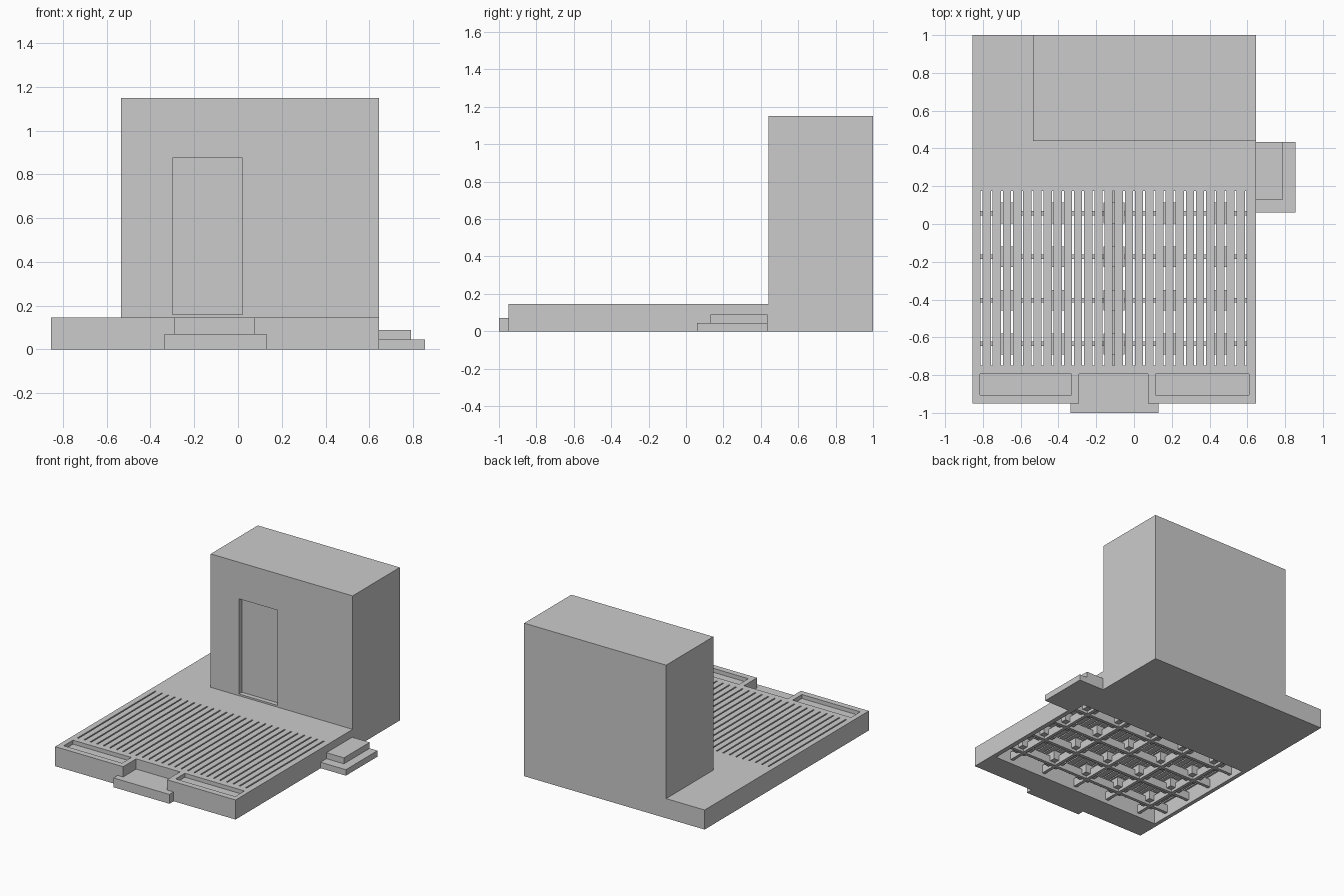
import bpy
import bmesh
from mathutils import Matrix, Vector

default = bpy.data.objects.get("Cube")
if default:
    bpy.data.objects.remove(default, do_unlink=True)

# Single plain grey
GREY = (0.6, 0.6, 0.6, 1)
grey = bpy.data.materials.new("plain_grey")
grey.use_nodes = True
grey.diffuse_color = GREY
bsdf = next(n for n in grey.node_tree.nodes if n.type == "BSDF_PRINCIPLED")
bsdf.inputs["Base Color"].default_value = GREY


def boxes(name, spans):
    """One object made of boxes, each given as (x0, x1, y0, y1, z0, z1)."""
    bm = bmesh.new()
    for x0, x1, y0, y1, z0, z1 in spans:
        centre = Vector((x0 + x1, y0 + y1, z0 + z1)) / 2
        size = Matrix.Diagonal((x1 - x0, y1 - y0, z1 - z0, 1))
        bmesh.ops.create_cube(bm, size=1, matrix=Matrix.Translation(centre) @ size)
    mesh = bpy.data.meshes.new(name)
    bm.to_mesh(mesh)
    bm.free()
    mesh.materials.append(grey)
    obj = bpy.data.objects.new(name, mesh)
    bpy.context.collection.objects.link(obj)
    return obj


def cut(obj, spans):
    """Subtract boxes from an object and bake the result."""
    cutter = boxes("cutter", spans)
    cutter.hide_render = True
    mod = obj.modifiers.new("cut", "BOOLEAN")
    mod.operation = "DIFFERENCE"
    mod.solver = "EXACT"
    mod.object = cutter
    bpy.context.view_layer.update()
    graph = bpy.context.evaluated_depsgraph_get()
    baked = bpy.data.meshes.new_from_object(obj.evaluated_get(graph))
    obj.modifiers.clear()
    obj.data = baked
    bpy.data.objects.remove(cutter, do_unlink=True)


LEFT, RIGHT = 0.645, -0.855
DECK = 0.147
DECK_UNDER = 0.115
FRONT_Y, BACK_Y = -0.75, 0.175

# Deck platform with front entry notch and two shallow trays
platform = boxes("platform", [(RIGHT, LEFT, -0.95, 1, 0, DECK)])
cut(platform, [
    (-0.29, 0.075, -1.1, -0.795, 0.07, 0.3),
    (-0.815, -0.33, -0.905, -0.795, DECK - 0.03, 0.3),
    (0.115, 0.61, -0.905, -0.795, DECK - 0.03, 0.3),
])

# Hollow underside, then the slits between the deck boards
cut(platform, [(-0.825, 0.61, FRONT_Y - 0.01, BACK_Y + 0.01, -0.1, DECK_UNDER)])
slit_x = [-0.807 + 0.0538 * i for i in range(27)]
cut(platform, [(x - 0.005, x + 0.005, FRONT_Y, BACK_Y, 0.08, 0.3) for x in slit_x])

# Supports under the boards: square pads tied by narrow beams
pad_x = [-0.68 + 0.287 * i for i in range(5)]
pad_y = [-0.635 + 0.231 * i for i in range(4)]
boxes("support_pads", [(x - 0.055, x + 0.055, y - 0.055, y + 0.055, 0.05, DECK_UNDER)
                       for x in pad_x for y in pad_y])
boxes("cross_beams", [(-0.825, 0.61, y - 0.012, y + 0.012, 0.03, 0.09) for y in pad_y])
boxes("long_beams", [(x - 0.012, x + 0.012, FRONT_Y - 0.01, BACK_Y + 0.01, 0.03, 0.09)
                     for x in pad_x])

# House block with recessed doorway
house = boxes("house_block", [(-0.535, LEFT, 0.44, 1, DECK, 1.15)])
cut(house, [(-0.30, 0.02, 0.3, 0.475, 0.16, 0.875)])

# Front step and the two side steps
boxes("front_step", [(-0.335, 0.13, -1, -0.95, 0, 0.07)])
boxes("side_step_lower", [(LEFT, 0.855, 0.06, 0.435, 0, 0.045)])
boxes("side_step_upper", [(LEFT, 0.79, 0.13, 0.435, 0.045, 0.09)])
